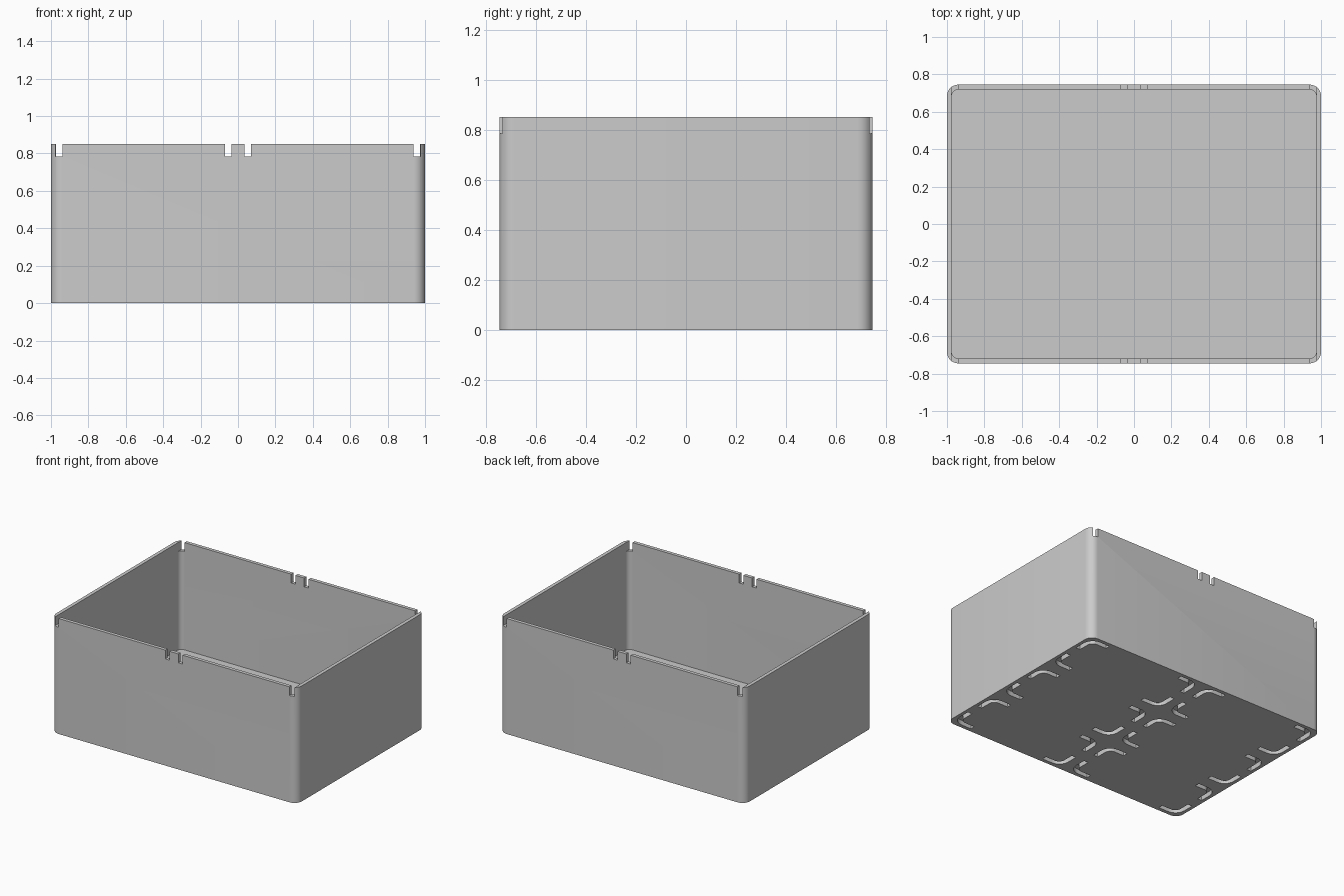
import bpy, bmesh, math
from mathutils import Vector

cube = bpy.data.objects.get("Cube")
if cube:
    bpy.data.objects.remove(cube, do_unlink=True)

HALF_X, HALF_Y, HEIGHT = 1.0, 0.745, 0.85
WALL, FLOOR = 0.026, 0.06
SLOT_W, SLOT_DEPTH = 0.035, 0.065
GROOVE_DEPTH = 0.035
COLUMN_X = (0.053, 0.957)            # inner and outer edge of each cell
CELL_PITCH, CELL_HALF = 0.51, 0.19   # cells along y

grey = bpy.data.materials.new("light grey plastic")
grey.use_nodes = True
grey.diffuse_color = (0.6, 0.6, 0.6, 1)
grey.node_tree.nodes["Principled BSDF"].inputs["Base Color"].default_value = (0.6, 0.6, 0.6, 1)


def arc(cx, cy, r, start, steps=8):
    """Quarter circle, counter-clockwise from the start angle."""
    angles = [start + math.pi / 2 * i / steps for i in range(steps + 1)]
    return [(cx + r * math.cos(a), cy + r * math.sin(a)) for a in angles]


def rounded_rect(hx, hy, r):
    centres = [(1, 1), (-1, 1), (-1, -1), (1, -1)]
    pts = []
    for i, (sx, sy) in enumerate(centres):
        pts += arc(sx * (hx - r), sy * (hy - r), r, i * math.pi / 2)
    return pts


def rect(x0, x1, y0, y1):
    return [(x0, y0), (x1, y0), (x1, y1), (x0, y1)]


def prisms(name, outlines, z0, z1):
    """One object made of outlines extruded from z0 to z1."""
    bm = bmesh.new()
    for outline in outlines:
        face = bm.faces.new([bm.verts.new((x, y, z0)) for x, y in outline])
        top = bmesh.ops.extrude_face_region(bm, geom=[face])["geom"]
        verts = [v for v in top if isinstance(v, bmesh.types.BMVert)]
        bmesh.ops.translate(bm, verts=verts, vec=Vector((0, 0, z1 - z0)))
    bmesh.ops.recalc_face_normals(bm, faces=bm.faces)
    mesh = bpy.data.meshes.new(name)
    bm.to_mesh(mesh)
    bm.free()
    mesh.materials.append(grey)
    obj = bpy.data.objects.new(name, mesh)
    bpy.context.collection.objects.link(obj)
    return obj


def corner_groove(x, y, sx, sy, arm=0.14, r=0.06):
    """Curved L outline whose corner is at (x, y) and points to (sx, sy)."""
    h = SLOT_W / 2
    outer = [(h, -arm)] + arc(-r, -r, r + h, 0) + [(-arm, h)]
    inner = [(-h, -arm)] + arc(-r, -r, r - h, 0) + [(-arm, -h)]
    return [(x + sx * px, y + sy * py) for px, py in outer + inner[::-1]]


def cut(target, cutter):
    bpy.context.view_layer.objects.active = target
    mod = target.modifiers.new(cutter.name, "BOOLEAN")
    mod.operation, mod.solver, mod.object = "DIFFERENCE", "EXACT", cutter
    bpy.ops.object.modifier_apply(modifier=mod.name)
    bpy.data.objects.remove(cutter, do_unlink=True)


# Open box with rounded upright corners
box = prisms("storage_box", [rounded_rect(HALF_X, HALF_Y, 0.06)], 0, HEIGHT)
cut(box, prisms("cavity", [rounded_rect(HALF_X - WALL, HALF_Y - WALL, 0.034)],
                FLOOR, HEIGHT + 0.1))

# Notches in the rim of the front and back walls
notches = []
for sx in (-1, 1):
    for x in COLUMN_X:
        a, b = sorted((sx * x - SLOT_W / 2, sx * x + SLOT_W / 2))
        notches += [rect(a, b, 0.69, 0.8), rect(a, b, -0.8, -0.69)]
cut(box, prisms("rim_notches", notches, HEIGHT - SLOT_DEPTH, HEIGHT + 0.1))

# Curved grooves at the four corners of each cell under the floor
grooves = []
for side in (-1, 1):
    for row in (-1, 0, 1):
        for edge, x in zip((-1, 1), COLUMN_X):
            for sy in (-1, 1):
                y = row * CELL_PITCH + sy * CELL_HALF
                grooves.append(corner_groove(side * x, y, side * edge, sy))
cut(box, prisms("floor_grooves", grooves, -0.1, GROOVE_DEPTH))

# Smooth the rounded corners and keep the edges sharp
bpy.ops.object.select_all(action="DESELECT")
box.select_set(True)
bpy.context.view_layer.objects.active = box
bpy.ops.object.shade_smooth_by_angle(angle=math.radians(30))
